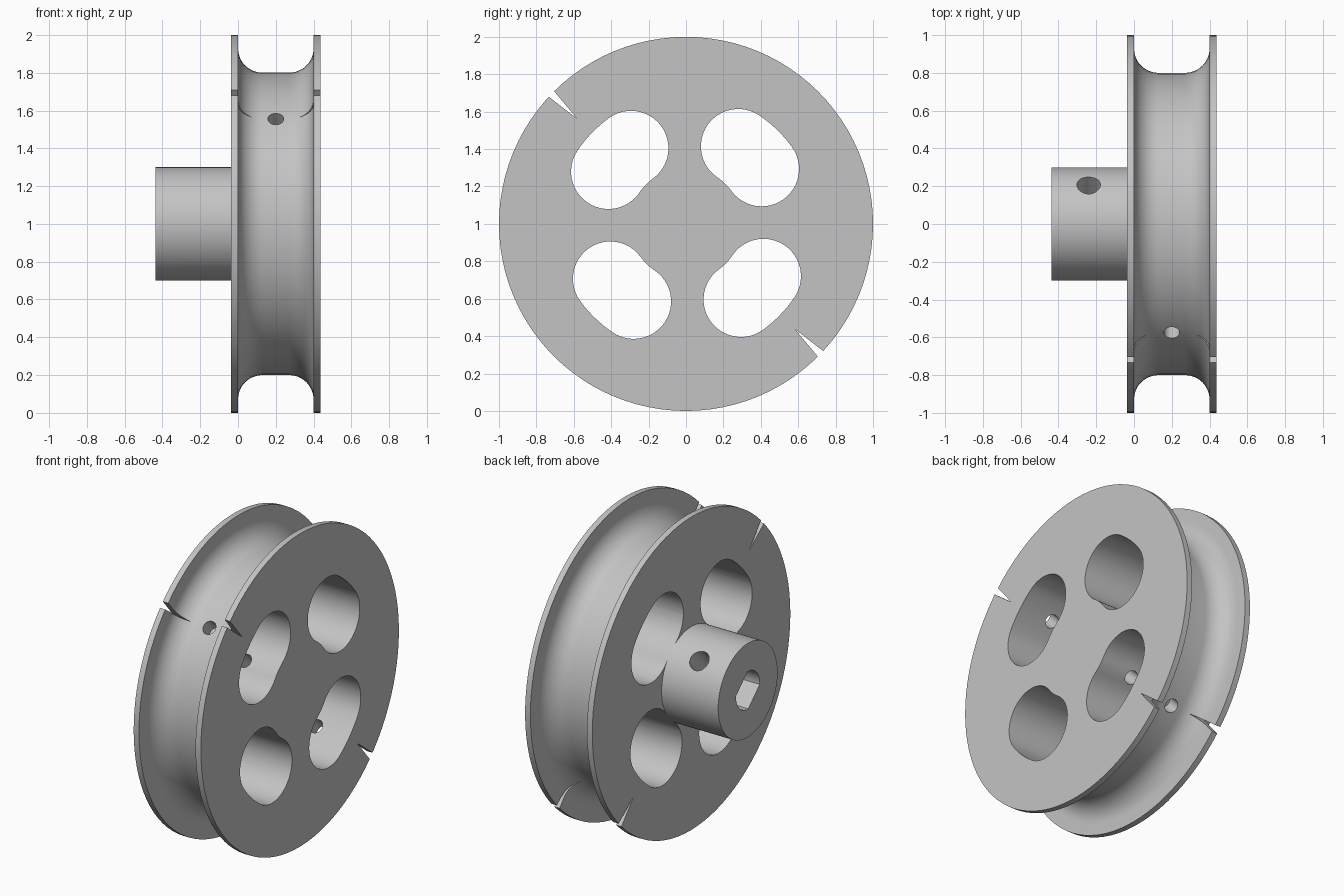
import bpy
import bmesh
from math import sin, cos, pi, radians
from mathutils import Vector, Matrix

if "Cube" in bpy.data.objects:
    bpy.data.objects.remove(bpy.data.objects["Cube"])

SEGMENTS = 96
TILT = radians(46)              # direction of the windows and set screw
HUB_END, FACE, WIDTH = -0.4375, 0.4375, 0.4
LIP = FACE - WIDTH
RIM, FLOOR, FILLET, HUB_R = 1.0, 0.8, 0.13, 0.3

grey = bpy.data.materials.new("plain_grey")
grey.use_nodes = True
grey.diffuse_color = (0.55, 0.55, 0.55, 1)
grey.node_tree.nodes["Principled BSDF"].inputs["Base Color"].default_value = grey.diffuse_color


def arc(cx, cy, r, start, end, n):
    return [(cx + r * cos(start + (end - start) * i / n),
             cy + r * sin(start + (end - start) * i / n)) for i in range(n + 1)]


def make_object(name, bm):
    bmesh.ops.recalc_face_normals(bm, faces=bm.faces[:])
    mesh = bpy.data.meshes.new(name)
    bm.to_mesh(mesh)
    bm.free()
    mesh.materials.append(grey)
    obj = bpy.data.objects.new(name, mesh)
    bpy.context.collection.objects.link(obj)
    obj.location.z = RIM
    return obj


def prism(name, outline, x0, x1, turn):
    """Extrude a (y, z) outline along x, turned about the axle."""
    bm = bmesh.new()
    face = bm.faces.new([bm.verts.new((x0, y, z)) for y, z in outline])
    new = bmesh.ops.extrude_face_region(bm, geom=[face])["geom"]
    bmesh.ops.translate(bm, vec=(x1 - x0, 0, 0),
                        verts=[v for v in new if isinstance(v, bmesh.types.BMVert)])
    bmesh.ops.rotate(bm, verts=bm.verts[:], matrix=Matrix.Rotation(turn, 3, 'X'))
    return make_object(name, bm)


def rod(name, x, radius, start, end, turn):
    """Radial cylinder running from start to end along the turned y direction."""
    bm = bmesh.new()
    bmesh.ops.create_cone(bm, cap_ends=True, segments=32, radius1=radius,
                          radius2=radius, depth=end - start)
    along = Vector((0, cos(turn), sin(turn)))
    spin = Vector((0, 0, 1)).rotation_difference(along).to_matrix().to_4x4()
    shift = Matrix.Translation(along * (start + end) / 2 + Vector((x, 0, 0)))
    bmesh.ops.transform(bm, verts=bm.verts[:], matrix=shift @ spin)
    return make_object(name, bm)


# Pulley body: hub, two flanges and rounded groove turned from one profile
profile = [(HUB_END, 0), (HUB_END, HUB_R), (-LIP, HUB_R), (-LIP, RIM), (0, RIM)]
profile += arc(FILLET, FLOOR + FILLET, FILLET, pi, 1.5 * pi, 12)
profile += arc(WIDTH - FILLET, FLOOR + FILLET, FILLET, 1.5 * pi, 2 * pi, 12)
profile += [(WIDTH, RIM), (FACE, RIM), (FACE, 0)]
bm = bmesh.new()
verts = [bm.verts.new((x, 0, r)) for x, r in profile]
edges = [bm.edges.new(pair) for pair in zip(verts, verts[1:])]
bmesh.ops.spin(bm, geom=verts + edges, axis=(1, 0, 0), cent=(0, 0, 0),
               angle=2 * pi, steps=SEGMENTS, use_merge=True)
bmesh.ops.remove_doubles(bm, verts=bm.verts[:], dist=1e-5)
# Turn each flat end fan into one clean cap
caps = [e for e in bm.edges if any(v.co.yz.length < 1e-4 for v in e.verts)]
bmesh.ops.dissolve_edges(bm, edges=caps, use_verts=True)
pulley = make_object("pulley", bm)

# Curved window outline: rounded ends, arcs centred on the axle
half, mid, end_r = radians(10), 0.5, 0.2
window = arc(0, 0, mid + end_r, -half, half, 8)
window += arc(mid * cos(half), mid * sin(half), end_r, half, half + pi, 24)[1:]
window += arc(0, 0, mid - end_r, half, -half, 8)[1:]
window += arc(mid * cos(half), -mid * sin(half), end_r, pi - half, 2 * pi - half, 24)[1:-1]

# Shaft bore outline: round with two opposite flats
flat = radians(42)
bore = arc(0, 0, 0.12, flat, pi - flat, 16) + arc(0, 0, 0.12, pi + flat, 2 * pi - flat, 16)

notch = [(FLOOR + 0.01, 0), (1.05, -0.026), (1.05, 0.026)]

cutters = [prism("window_cutter", window, -0.2, 0.6, TILT + i * pi / 2) for i in range(4)]
cutters += [prism("notch_cutter", notch, -0.2, 0.6, TILT + pi / 2 + i * pi) for i in range(2)]
cutters.append(prism("bore_cutter", bore, -0.6, 0, TILT))
cutters.append(rod("cord_hole_cutter", WIDTH / 2, 0.042, -0.95, 0.95, TILT + pi / 2))
cutters.append(rod("set_screw_cutter", -0.24, 0.062, 0, 0.4, TILT))

bpy.context.view_layer.objects.active = pulley
for cutter in cutters:
    cutter.hide_render = True
    cut = pulley.modifiers.new(cutter.name, 'BOOLEAN')
    cut.operation, cut.solver, cut.object = 'DIFFERENCE', 'EXACT', cutter
    bpy.ops.object.modifier_apply(modifier=cut.name)
    bpy.data.objects.remove(cutter)

bpy.ops.object.select_all(action='DESELECT')
pulley.select_set(True)
bpy.ops.object.shade_smooth_by_angle(angle=radians(30))
